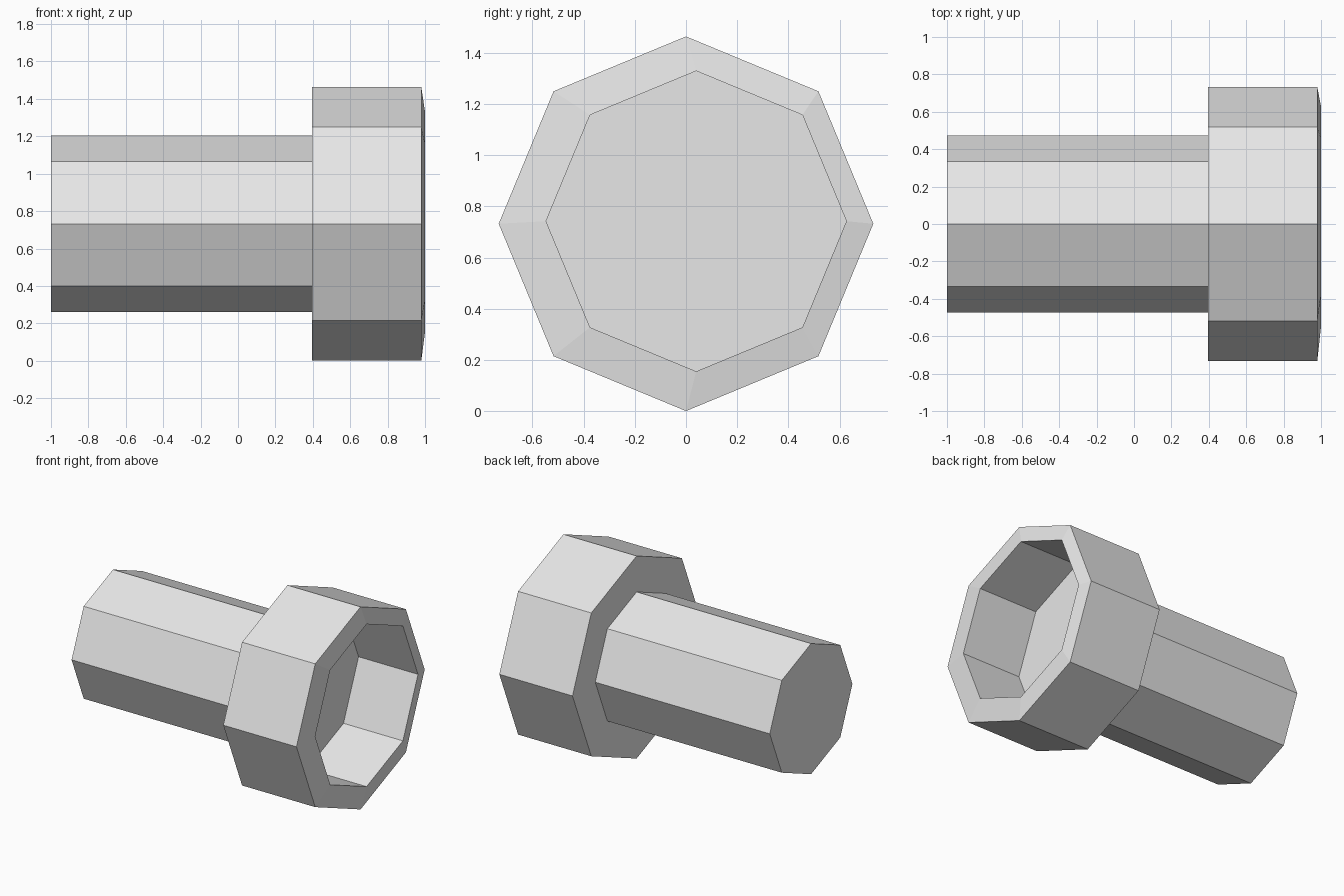
import bpy
import bmesh
from math import cos, sin, tau

cube = bpy.data.objects.get("Cube")
if cube:
    bpy.data.objects.remove(cube, do_unlink=True)

SIDES = 8
AXIS_Z = 0.732

grey = bpy.data.materials.new("light grey")
grey.use_nodes = True
grey.diffuse_color = (0.8, 0.8, 0.8, 1)
grey.node_tree.nodes["Principled BSDF"].inputs["Base Color"].default_value = (0.8, 0.8, 0.8, 1)


def octagonal_part(name, rings):
    """Skin a closed solid through rings of (x, radius, y offset, z offset)."""
    bm = bmesh.new()
    loops = []
    for x, radius, dy, dz in rings:
        loops.append([bm.verts.new((x, dy + radius * cos(tau * i / SIDES),
                                    AXIS_Z + dz + radius * sin(tau * i / SIDES)))
                      for i in range(SIDES)])
    for a, b in zip(loops, loops[1:]):
        for i in range(SIDES):
            j = (i + 1) % SIDES
            bm.faces.new((a[i], a[j], b[j], b[i]))
    bm.faces.new(loops[0])
    bm.faces.new(loops[-1])
    bmesh.ops.recalc_face_normals(bm, faces=bm.faces[:])
    mesh = bpy.data.meshes.new(name)
    bm.to_mesh(mesh)
    bm.free()
    mesh.materials.append(grey)
    obj = bpy.data.objects.new(name, mesh)
    bpy.context.collection.objects.link(obj)
    return obj


# Solid shaft, butting into the back of the head
octagonal_part("shaft", [(-1, 0.472, 0, 0), (0.4, 0.472, 0, 0)])

# Head with a slightly raised rim and an off-centre socket
octagonal_part("socket_head", [
    (0.395, 0.732, 0, 0),
    (0.98, 0.732, 0, 0),
    (1.0, 0.587, 0.04, 0.01),
    (0.525, 0.587, 0.04, 0.01),
])
